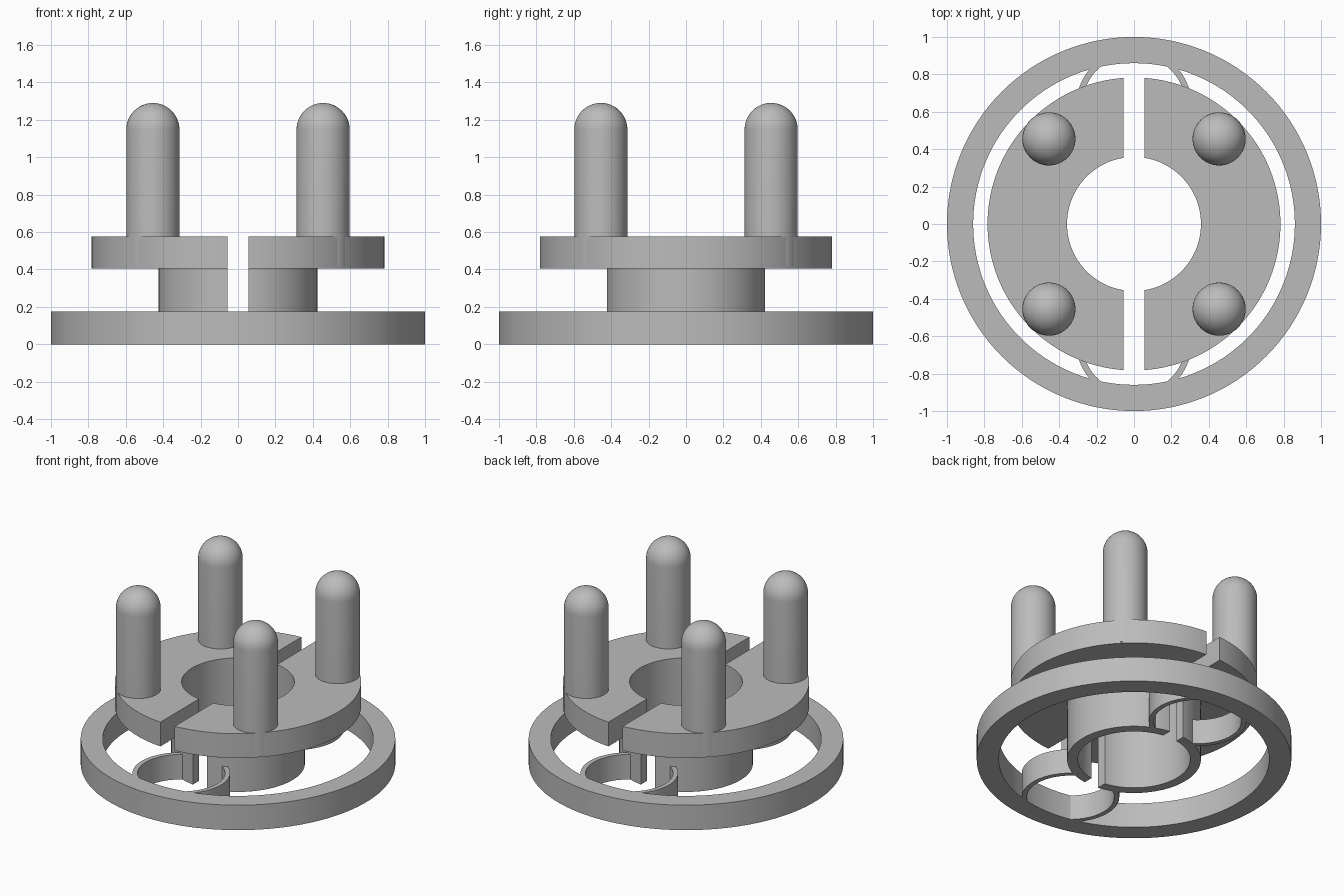
import bpy, bmesh
from math import acos, asin, cos, sin, pi, radians, hypot

cube = bpy.data.objects.get("Cube")
if cube:
    bpy.data.objects.remove(cube, do_unlink=True)

grey = bpy.data.materials.new("grey plastic")
grey.use_nodes = True
colour = (0.5, 0.5, 0.5, 1)
grey.diffuse_color = colour
grey.node_tree.nodes["Principled BSDF"].inputs["Base Color"].default_value = colour


def sweep(name, profile, spans, steps, centre=(0, 0), closed=False):
    """Sweep an (r, z) profile round a vertical axis, each point over its own span."""
    bm = bmesh.new()
    rows = []
    for (r, z), (a0, a1) in zip(profile, spans):
        angles = [a0 + (a1 - a0) * i / steps for i in range(steps if closed else steps + 1)]
        rows.append([bm.verts.new((centre[0] + r * cos(a), centre[1] + r * sin(a), z))
                     for a in angles])
    count = len(rows[0])
    for k, row in enumerate(rows):
        nxt = rows[(k + 1) % len(rows)]
        for i in range(count if closed else count - 1):
            j = (i + 1) % count
            bm.faces.new((row[i], row[j], nxt[j], nxt[i]))
    if not closed:
        for end in (0, -1):
            bm.faces.new([row[end] for row in rows])
    bmesh.ops.remove_doubles(bm, verts=bm.verts[:], dist=0.0001)
    bmesh.ops.dissolve_degenerate(bm, edges=bm.edges[:], dist=0.0001)
    bmesh.ops.recalc_face_normals(bm, faces=bm.faces[:])
    mesh = bpy.data.meshes.new(name)
    bm.to_mesh(mesh)
    bm.free()
    mesh.materials.append(grey)
    obj = bpy.data.objects.new(name, mesh)
    bpy.context.collection.objects.link(obj)
    bpy.ops.object.select_all(action='DESELECT')
    obj.select_set(True)
    bpy.context.view_layer.objects.active = obj
    bpy.ops.object.shade_smooth_by_angle(angle=radians(30))
    return obj


def box_profile(r0, r1, z0, z1):
    return [(r0, z0), (r1, z0), (r1, z1), (r0, z1)]


FULL = (0, 2 * pi)
RING_TOP, FLANGE_LOW, FLANGE_TOP = 0.175, 0.405, 0.575

# Outer ring
sweep("outer_ring", box_profile(0.86, 1.0, 0, RING_TOP), [FULL] * 4, 128, closed=True)

# Hub and flange, split in two by a straight slot
HALF_SLOT = 0.055
hub = [(0.358, 0), (0.425, 0), (0.425, FLANGE_LOW), (0.783, FLANGE_LOW),
       (0.783, FLANGE_TOP), (0.358, FLANGE_TOP)]
for side, turn in (("left", 0), ("right", pi)):
    spans = [(turn - acos(HALF_SLOT / r), turn + acos(HALF_SLOT / r)) for r, z in hub]
    sweep(side + "_hub_half", hub, spans, 64)

# Curved springs joining the hub halves to the ring
SPRING_Y = 0.628
start, end = radians(-62), radians(52)
for depth, sy in (("back", 1), ("front", -1)):
    for side, sx in (("left", 1), ("right", -1)):
        span = (start * sy, end * sy)
        if sx < 0:
            span = (pi - span[0], pi - span[1])
        sweep(f"{depth}_{side}_spring", box_profile(0.278, 0.31, 0, RING_TOP),
              [span] * 4, 32, centre=(0, sy * SPRING_Y))

# Round-topped pins
PIN_R, PIN_TOP, PIN_POS = 0.142, 1.29, 0.455
dome = [(PIN_R * cos(a), PIN_TOP - PIN_R + PIN_R * sin(a))
        for a in (pi / 2 * i / 12 for i in range(13))]
pin = [(0, FLANGE_LOW + 0.01), (PIN_R, FLANGE_LOW + 0.01)] + dome
for depth, sy in (("back", 1), ("front", -1)):
    for side, sx in (("left", 1), ("right", -1)):
        sweep(f"{depth}_{side}_pin", pin, [FULL] * len(pin), 48,
              centre=(sx * PIN_POS, sy * PIN_POS), closed=True)
